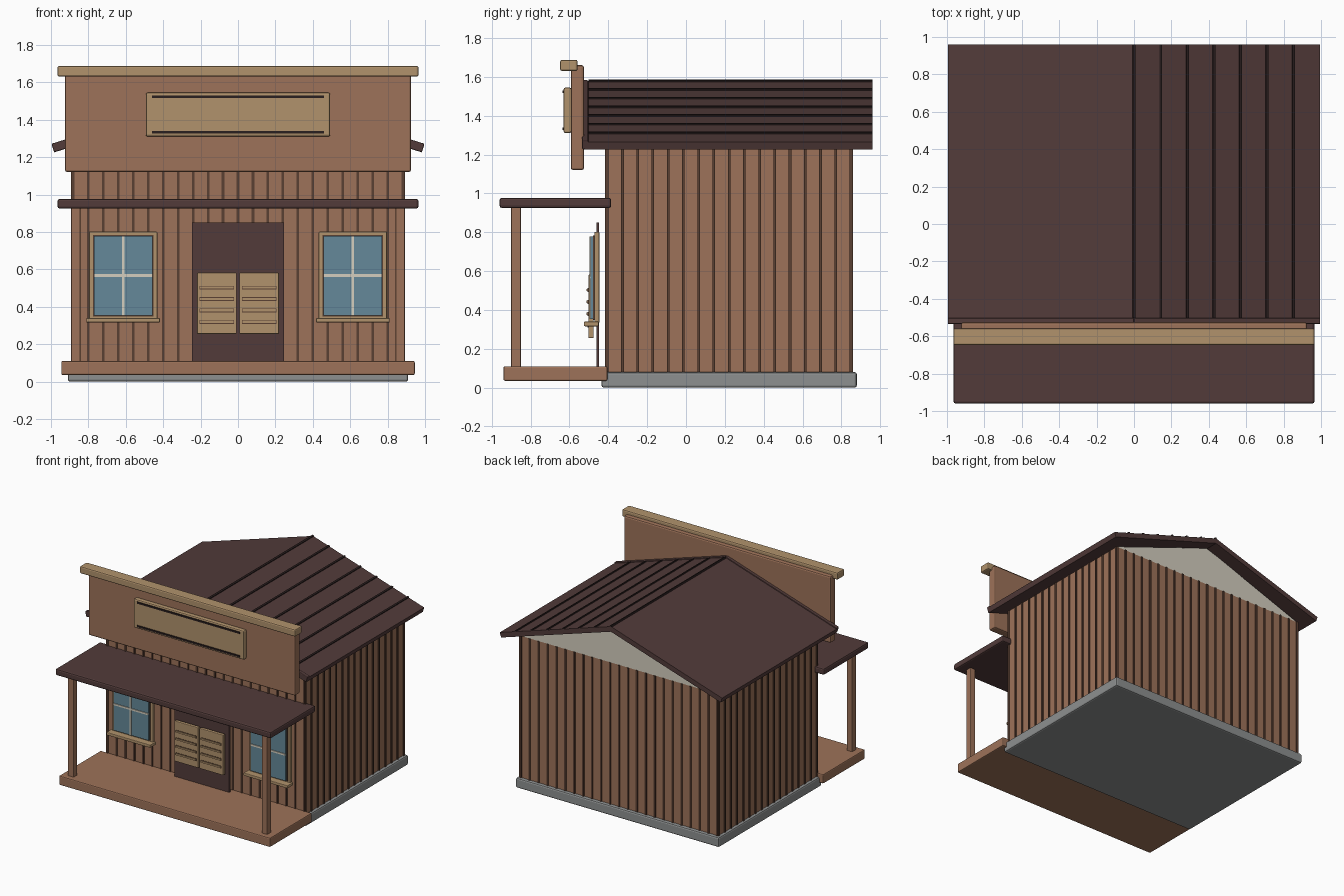
import bpy, bmesh, math
from mathutils import Matrix, Vector

cube = bpy.data.objects.get("Cube")
if cube:
    bpy.data.objects.remove(cube, do_unlink=True)


def material(name, r, g, b):
    m = bpy.data.materials.new(name)
    m.use_nodes = True
    m.diffuse_color = (r, g, b, 1)
    m.node_tree.nodes["Principled BSDF"].inputs["Base Color"].default_value = (r, g, b, 1)
    return m


WOOD = material("brown wood", 0.34, 0.17, 0.1)
BATTEN = material("dark brown batten", 0.1, 0.05, 0.032)
ROOF = material("dark maroon roof", 0.085, 0.044, 0.042)
SEAM = material("near black seam", 0.022, 0.013, 0.013)
TAN = material("tan trim", 0.44, 0.29, 0.15)
GLASS = material("blue glass", 0.13, 0.25, 0.32)
CREAM = material("cream plaster", 0.66, 0.62, 0.52)
STONE = material("grey stone", 0.27, 0.28, 0.28)


def finish(name, bm, mat, bevel=0):
    bmesh.ops.recalc_face_normals(bm, faces=bm.faces)
    mesh = bpy.data.meshes.new(name)
    bm.to_mesh(mesh)
    bm.free()
    mesh.materials.append(mat)
    ob = bpy.data.objects.new(name, mesh)
    bpy.context.collection.objects.link(ob)
    if bevel:
        mod = ob.modifiers.new("Bevel", 'BEVEL')
        mod.width, mod.segments = bevel, 2
    return ob


def boxes(name, mat, spans, bevel=0):
    """One object from boxes given as (x0, x1, y0, y1, z0, z1)."""
    bm = bmesh.new()
    for x0, x1, y0, y1, z0, z1 in spans:
        size = Matrix.Diagonal((x1 - x0, y1 - y0, z1 - z0, 1))
        mid = Matrix.Translation(((x0 + x1) / 2, (y0 + y1) / 2, (z0 + z1) / 2))
        bmesh.ops.create_cube(bm, size=1, matrix=mid @ size)
    return finish(name, bm, mat, bevel)


def prism(name, mat, profiles, y0, y1, bevel=0):
    """One object from x-z outlines extruded along y."""
    bm = bmesh.new()
    for pts in profiles:
        face = bm.faces.new([bm.verts.new((x, y0, z)) for x, z in pts])
        ext = bmesh.ops.extrude_face_region(bm, geom=[face])
        verts = [v for v in ext["geom"] if isinstance(v, bmesh.types.BMVert)]
        bmesh.ops.translate(bm, verts=verts, vec=(0, y1 - y0, 0))
    return finish(name, bm, mat, bevel)


# Base, walls and gables
WX, FRONT, BACK, TOP = 0.885, -0.408, 0.853, 1.225
boxes("foundation", STONE, [(-0.91, 0.91, -0.435, 0.88, 0, 0.08)], 0.012)
boxes("walls", WOOD, [(-WX, WX, FRONT, BACK, 0.07, TOP)])
prism("gables", CREAM, [[(-WX, TOP), (WX, TOP), (0, 1.54)]], FRONT, BACK)

# Battens over the plank joints on all four walls
W, D = 0.007, 0.008
strips = []
for i in range(-11, 12):
    x = i * 0.08
    strips.append((x - W, x + W, FRONT - D, FRONT, 0.08, TOP))
    strips.append((x - W, x + W, BACK, BACK + D, 0.08, TOP))
for i in range(-8, 9):
    y = 0.222 + i * 0.0785
    for s in (-1, 1):
        a, b = sorted((s * WX, s * (WX + D)))
        strips.append((a, b, y - W, y + W, 0.08, TOP))
boxes("wall_battens", BATTEN, strips)

# Roof slopes
RIDGE, PITCH, THICK = 1.577, 0.315, 0.04
angle = math.atan(PITCH)
down = Vector((math.cos(angle), -math.sin(angle)))
normal = Vector((math.sin(angle), math.cos(angle)))
LENGTH = 0.995 / down.x


def slope_strip(side, start, end, low, high):
    """Outline of a strip lying on one roof slope."""
    pts = []
    for d, h in ((start, low), (end, low), (end, high), (start, high)):
        p = Vector((0, RIDGE)) + down * d + normal * h
        pts.append((side * p.x, p.y))
    return pts


for side, name in ((1, "roof_left"), (-1, "roof_right")):
    outline = slope_strip(side, 0, LENGTH, -THICK, 0)
    outline[0] = (0, RIDGE - THICK / down.x)
    prism(name, ROOF, [outline], -0.52, 0.96)
    prism(name + "_fascia", ROOF, [slope_strip(side, 0, LENGTH, -THICK, 0.008)],
          -0.535, -0.503, 0.006)
seams = [slope_strip(1, i * 0.1488 - 0.007, i * 0.1488 + 0.007, -0.005, 0.008)
         for i in range(7)]
prism("roof_seams", SEAM, seams, -0.503, 0.96)

# False front with cap and blank sign board
boxes("false_front", WOOD, [(-0.925, 0.925, -0.593, -0.525, 1.12, 1.66)], 0.012)
boxes("false_front_cap", TAN, [(-0.965, 0.965, -0.648, -0.558, 1.63, 1.688)], 0.01)
boxes("sign_board", TAN, [(-0.493, 0.493, -0.63, -0.59, 1.31, 1.545)], 0.01)
boxes("sign_stripes", SEAM, [(-0.46, 0.46, -0.637, -0.628, z - 0.007, z + 0.007)
                             for z in (1.333, 1.523)])

# Porch
boxes("porch_deck", WOOD, [(-0.945, 0.945, -0.94, -0.405, 0.035, 0.11)], 0.008)
boxes("porch_roof", ROOF, [(-0.965, 0.965, -0.96, -0.385, 0.925, 0.977)], 0.012)
boxes("porch_posts", WOOD, [(s * 0.867 - 0.025, s * 0.867 + 0.025, -0.9, -0.85, 0.1, 0.93)
                            for s in (-1, 1)], 0.005)

# Doorway with two louvred swing doors
boxes("doorway", ROOF, [(-0.245, 0.245, -0.462, -0.447, 0.11, 0.85)])
boxes("swing_doors", TAN, [(s * 0.113 - 0.106, s * 0.113 + 0.106, -0.503, -0.475, 0.255, 0.582)
                           for s in (-1, 1)], 0.005)
slats, shadows = [], []
for s in (-1, 1):
    for i in range(4):
        x, z = s * 0.113, 0.32 + i * 0.061
        slats.append((x - 0.09, x + 0.09, -0.513, -0.5, z - 0.006, z + 0.006))
        shadows.append((x - 0.092, x + 0.092, -0.506, -0.5, z - 0.011, z + 0.009))
boxes("door_slats", TAN, slats)
boxes("door_slat_gaps", BATTEN, shadows)

# Windows
for s, name in ((1, "left_window"), (-1, "right_window")):
    x = s * 0.614
    boxes(name + "_frame", TAN, [(x - 0.183, x + 0.183, -0.472, -0.446, 0.33, 0.802)], 0.006)
    boxes(name + "_edge", BATTEN, [(x - 0.162, x + 0.162, -0.478, -0.47, 0.348, 0.784)])
    boxes(name + "_glass", GLASS, [(x - 0.156, x + 0.156, -0.492, -0.474, 0.354, 0.778)])
    boxes(name + "_bars", CREAM, [(x - 0.007, x + 0.007, -0.498, -0.49, 0.354, 0.778),
                                  (x - 0.156, x + 0.156, -0.498, -0.49, 0.56, 0.574)])
    boxes(name + "_sill", TAN, [(x - 0.197, x + 0.197, -0.526, -0.45, 0.316, 0.34)], 0.005)
